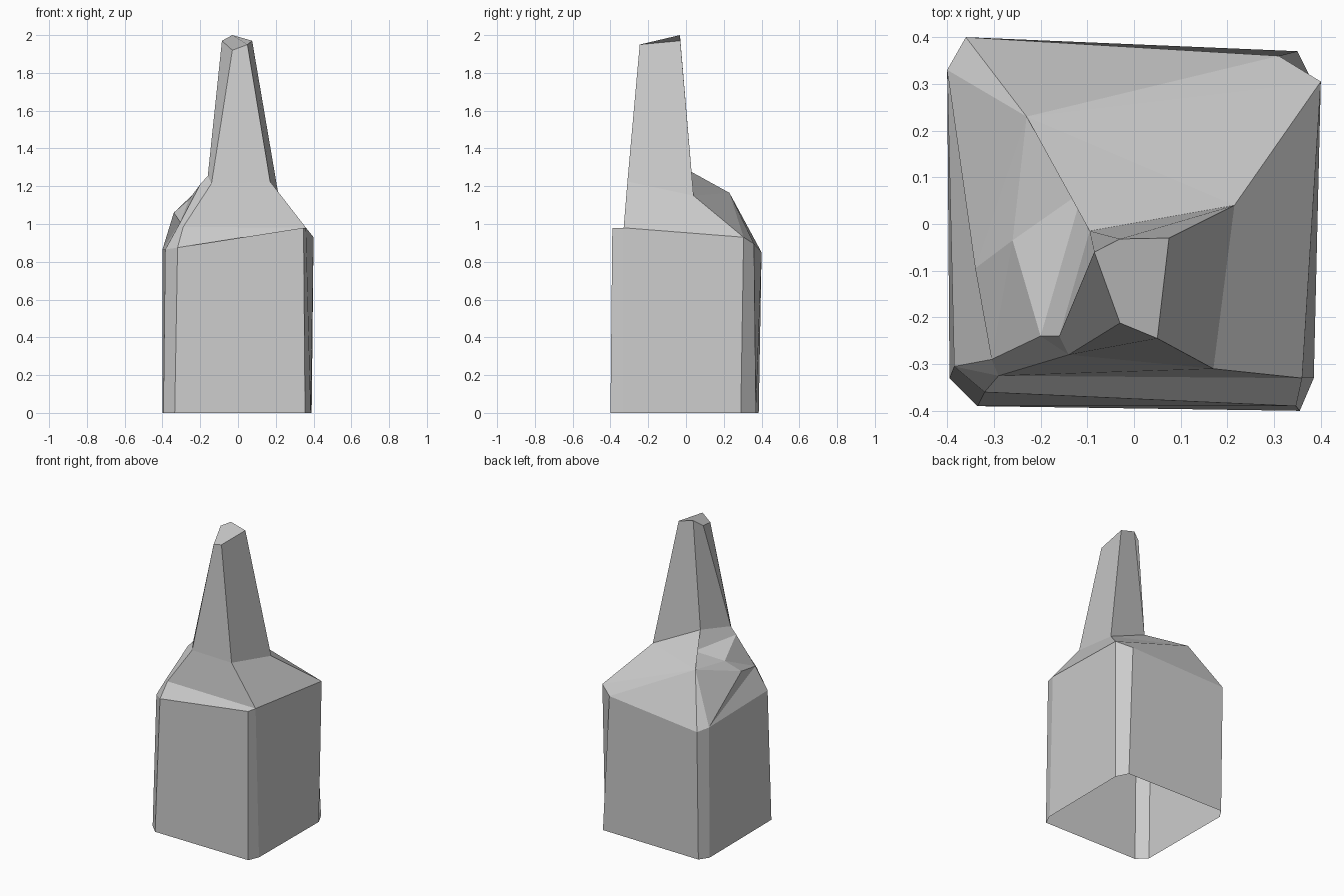
import bpy, bmesh

if "Cube" in bpy.data.objects:
    bpy.data.objects.remove(bpy.data.objects["Cube"])

bm = bmesh.new()


def ring(points):
    return [bm.verts.new(p) for p in points]


def loft(lower, upper):
    n = len(lower)
    for i in range(n):
        j = (i + 1) % n
        bm.faces.new((lower[i], lower[j], upper[j], upper[i]))


# Body: chamfered square walls, open underneath
foot = ring([(x, y, 0) for x, y in (
    (-.335, -.39), (.355, -.4), (.385, -.33), (.39, .29),
    (.35, .37), (-.36, .385), (-.4, .325), (-.395, -.33))])
rim = ring([
    (-.32, -.36, .875), (.347, -.39, .98), (.36, -.33, .98), (.4, .305, .93),
    (.31, .36, .895), (-.36, .4, .85), (-.4, .33, .865), (-.385, -.305, .865)])
loft(foot, rim)

# Spire: tapered five-sided shaft with a slanted cap
base = ring([(-.14, -.28, 1.215), (.17, -.31, 1.225), (.215, .04, 1.15),
             (-.095, -.015, 1.3), (-.16, -.24, 1.255)])
tip = ring([(-.03, -.212, 1.92), (.05, -.245, 1.95), (.075, -.03, 1.97),
            (-.03, -.032, 2), (-.085, -.06, 1.97)])
loft(base, tip)
bm.faces.new(tip)

# Shoulder: front ledge corner, back hump and the notched left side
ledge, hump, left_peak, notch, left_low, crease_out, crease_in = ring([
    (-.29, -.325, .985), (-.23, .23, 1.165), (-.34, -.095, 1.06),
    (-.26, -.035, 1.13), (-.305, -.29, 1.01), (-.2, -.24, 1.21),
    (-.11, .07, 1.195)])
fl, fr, rf, rb, br, bl, lb, lf = rim
s0, s1, s2, s3, s4 = base
for face in (
        (fl, fr, rf, ledge), (lf, fl, ledge),
        (ledge, rf, s1, s0), (rf, rb, s2, s1),
        (lf, ledge, left_low), (left_low, ledge, s0, crease_out),
        (crease_out, s0, s4),
        (br, bl, hump), (bl, lb, hump),
        (lb, left_low, left_peak), (lb, left_peak, hump), (lb, lf, left_low),
        (rb, br, hump), (rb, hump, s2), (s2, hump, s3),
        (s3, hump, crease_in), (hump, notch, crease_in),
        (hump, left_peak, notch), (crease_in, notch, crease_out),
        (left_peak, left_low, notch), (notch, left_low, crease_out),
        (s3, crease_in, crease_out, s4)):
    bm.faces.new(face)

bmesh.ops.recalc_face_normals(bm, faces=bm.faces)
mesh = bpy.data.meshes.new("spired_tower")
bm.to_mesh(mesh)
bm.free()
bpy.context.collection.objects.link(bpy.data.objects.new("spired_tower", mesh))
